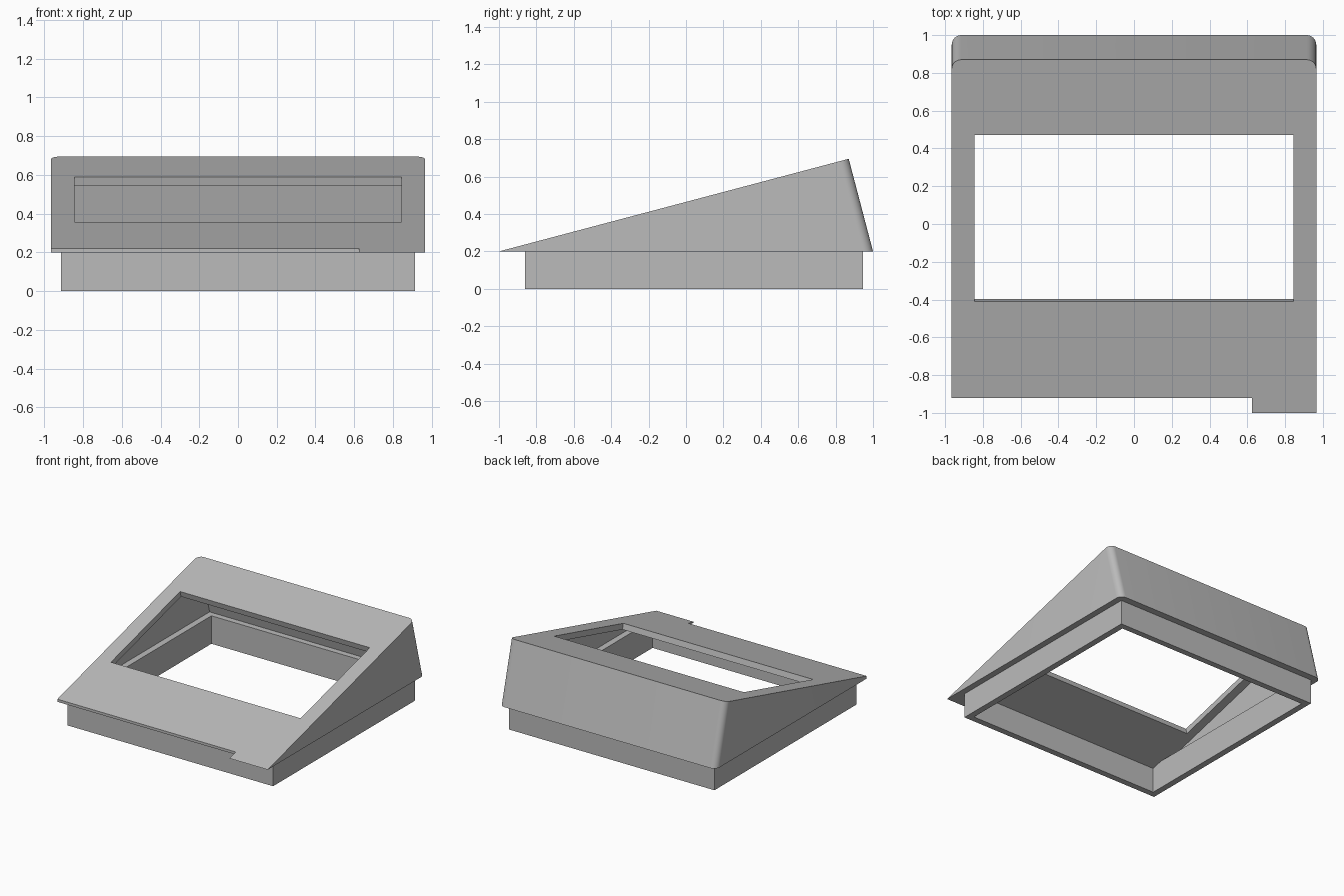
import bpy, bmesh
from mathutils import Vector

if "Cube" in bpy.data.objects:
    bpy.data.objects.remove(bpy.data.objects["Cube"], do_unlink=True)

grey = bpy.data.materials.new("plain grey")
grey.use_nodes = True
colour = (0.5, 0.5, 0.5, 1)
grey.diffuse_color = colour
grey.node_tree.nodes["Principled BSDF"].inputs["Base Color"].default_value = colour


def prism(name, profile, x0, x1, round_back=0):
    """Extrude a (y, z) profile along x, optionally rounding its back corners."""
    bm = bmesh.new()
    face = bm.faces.new([bm.verts.new((x0, y, z)) for y, z in profile])
    new = bmesh.ops.extrude_face_region(bm, geom=[face])["geom"]
    bmesh.ops.translate(bm, vec=(x1 - x0, 0, 0),
                        verts=[v for v in new if isinstance(v, bmesh.types.BMVert)])
    bmesh.ops.recalc_face_normals(bm, faces=bm.faces)
    if round_back:
        corners = [e for e in bm.edges if all(v.co.y > 0.8 for v in e.verts)
                   and abs(e.verts[0].co.x - e.verts[1].co.x) < 0.01]
        bmesh.ops.bevel(bm, geom=corners, offset=round_back, segments=8,
                        profile=0.5, affect='EDGES')
    mesh = bpy.data.meshes.new(name)
    bm.to_mesh(mesh)
    bm.free()
    mesh.materials.append(grey)
    obj = bpy.data.objects.new(name, mesh)
    bpy.context.collection.objects.link(obj)
    return obj


def combine(target, tool, operation):
    """Apply a boolean and discard the tool."""
    mod = target.modifiers.new(operation, 'BOOLEAN')
    mod.operation, mod.object, mod.solver = operation, tool, 'EXACT'
    bpy.context.view_layer.objects.active = target
    bpy.ops.object.modifier_apply(modifier=mod.name)
    bpy.data.objects.remove(tool, do_unlink=True)


def box(name, x0, x1, y0, y1, z0, z1):
    return prism(name, [(y0, z0), (y1, z0), (y1, z1), (y0, z1)], x0, x1)


# Wedge frame: slope direction, its normal, and the plate thickness
toe, heel, ridge = Vector((-1, 0.2)), Vector((1, 0.2)), Vector((0.87, 0.695))
slope = (ridge - toe).normalized()
normal = Vector((-slope.y, slope.x))
back = (heel - ridge).normalized()
wall, ledge = 0.047, 0.225


def on_line(point, direction, z):
    return point + direction * ((z - point.y) / direction.y)


# Sloped housing with rounded back corners, joined to the base skirt
housing = prism("sloped_housing", [toe, heel, ridge], -0.965, 0.965, 0.05)
combine(housing, box("base_skirt", -0.915, 0.915, -0.86, 0.945, 0, 0.21), 'UNION')

# Hollow interior under the sloped plate
inner_ridge = ridge - slope * wall - normal * wall
cavity = [on_line(inner_ridge, slope, ledge), on_line(inner_ridge, back, ledge), inner_ridge]
combine(housing, prism("cavity", cavity, -0.915, 0.915), 'DIFFERENCE')

# Opening through the skirt, leaving a narrow inner ledge
top = ledge + 0.015
front = -0.81
underside = inner_ridge + slope * ((front - inner_ridge.x) / slope.x)
opening = [(front, -0.1), (0.897, -0.1), (0.897, top),
           on_line(inner_ridge, slope, top), underside]
combine(housing, prism("opening", opening, -0.865, 0.865), 'DIFFERENCE')

# Window cut square to the slope
low = toe + slope * (0.59 / slope.x)
high = toe + slope * (1.47 / slope.x)
window = [low - normal * 0.08, high - normal * 0.08, high + normal * 0.1, low + normal * 0.1]
combine(housing, prism("window", window, -0.845, 0.845), 'DIFFERENCE')

# Notch along the front lip
combine(housing, box("notch", -1.1, 0.625, -1.1, -0.92, 0.1, 0.4), 'DIFFERENCE')

bpy.ops.object.select_all(action='DESELECT')
housing.select_set(True)
bpy.context.view_layer.objects.active = housing
bpy.ops.object.shade_smooth_by_angle(angle=0.5)
